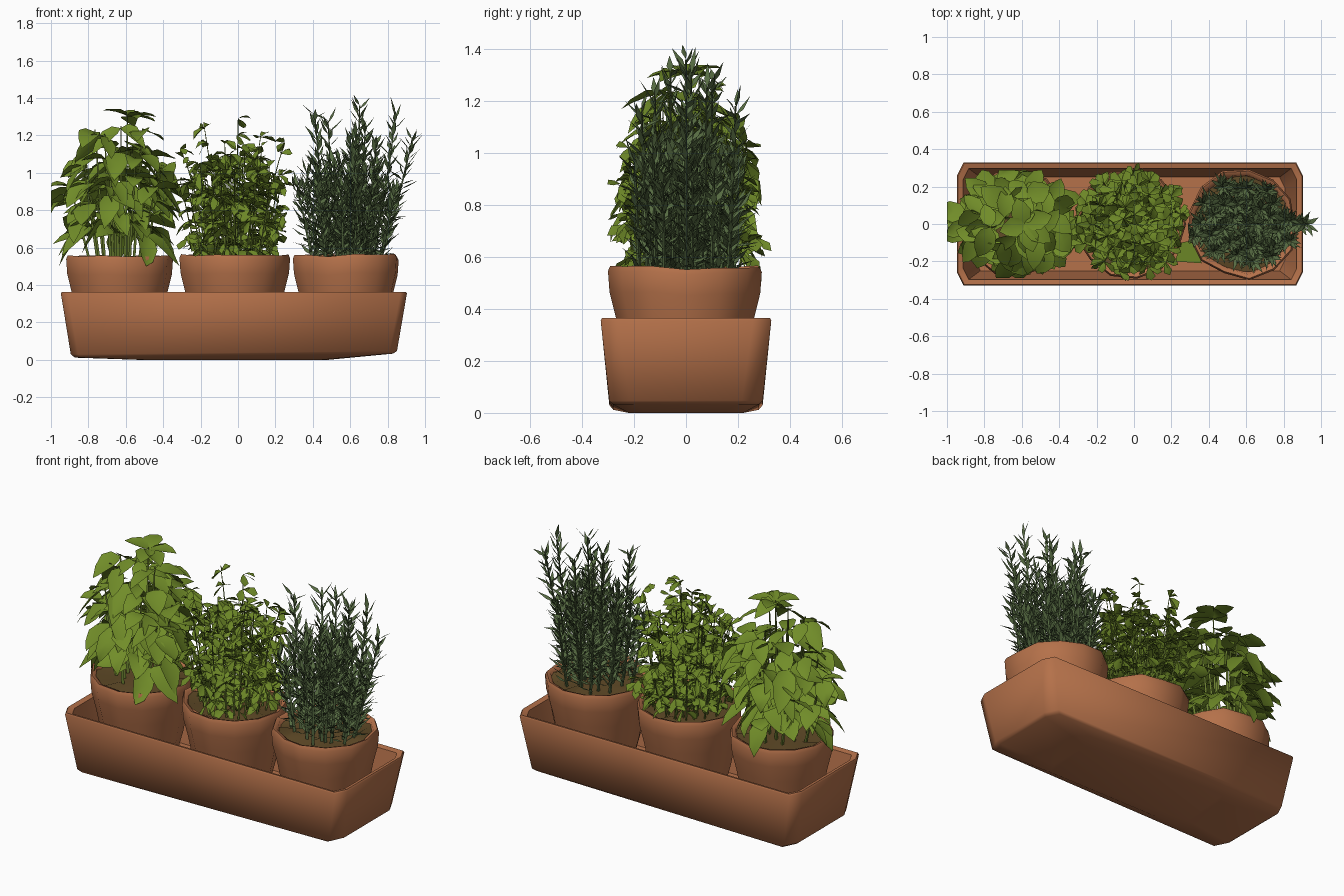
import bpy, bmesh, math, random
from mathutils import Vector, Matrix

if "Cube" in bpy.data.objects:
    bpy.data.objects.remove(bpy.data.objects["Cube"])

random.seed(7)
rnd = random.uniform


def material(name, rgb):
    m = bpy.data.materials.new(name)
    m.diffuse_color = (*rgb, 1)
    m.use_nodes = True
    m.node_tree.nodes["Principled BSDF"].inputs["Base Color"].default_value = m.diffuse_color
    return m


TERRACOTTA = material("terracotta", (0.46, 0.165, 0.068))
SOIL = material("soil", (0.115, 0.068, 0.020))
BROAD = material("broad_leaf_green", (0.165, 0.265, 0.022))
FINE = material("fine_leaf_green", (0.150, 0.240, 0.020))
NEEDLE = material("needle_green", (0.095, 0.150, 0.055))
STEM = material("stem_green", (0.15, 0.22, 0.030))


def finish(bm, name, mats, angle=40, recalc=False):
    if recalc:
        bmesh.ops.recalc_face_normals(bm, faces=bm.faces)
    me = bpy.data.meshes.new(name)
    bm.to_mesh(me)
    bm.free()
    for m in mats:
        me.materials.append(m)
    me.shade_smooth()
    me.set_sharp_from_angle(angle=math.radians(angle))
    bpy.context.collection.objects.link(bpy.data.objects.new(name, me))


def loft(bm, rings):
    """Skin a stack of closed rings and cap both ends."""
    rows = [[bm.verts.new(p) for p in r] for r in rings]
    n = len(rows[0])
    for a, b in zip(rows, rows[1:]):
        for i in range(n):
            bm.faces.new((a[i], a[(i + 1) % n], b[(i + 1) % n], b[i]))
    bm.faces.new(rows[0][::-1])
    bm.faces.new(rows[-1])


# Trough: chamfered rectangle, flared walls, hollow inside
def chamfered(hx, hy, z, c, tilt=0.0):
    pts = []
    for sx, sy in ((1, -1), (1, 1), (-1, 1), (-1, -1)):
        a, b = (sx * hx, sy * (hy - 2 * c)), (sx * (hx - c), sy * hy)
        pts += [a, b] if sx * sy > 0 else [b, a]
    return [Vector((x - 0.022, y, z + tilt * max(x, 0))) for x, y in pts]


bm = bmesh.new()
loft(bm, [chamfered(0.50, 0.22, 0.0, 0.04),
          chamfered(0.85, 0.28, 0.012, 0.04, 0.025),
          chamfered(0.872, 0.295, 0.03, 0.04, 0.02),
          chamfered(0.925, 0.328, 0.355, 0.035),
          chamfered(0.92, 0.324, 0.364, 0.035),
          chamfered(0.892, 0.297, 0.355, 0.03),
          chamfered(0.83, 0.25, 0.06, 0.03)])
finish(bm, "trough", [TERRACOTTA], 60, True)

# Pots with uneven hand-thrown rims, and rough soil
POTS = {"left": -0.635, "middle": -0.02, "right": 0.58}
PROFILE = ((0.195, 0.065), (0.235, 0.22), (0.262, 0.36), (0.287, 0.46),
           (0.293, 0.54), (0.284, 0.56), (0.262, 0.552), (0.245, 0.48))
SIDES = 13
for side, cx in POTS.items():
    wobble = [rnd(-0.014, 0.012) for _ in range(SIDES)]
    rings = []
    for r, z in PROFILE:
        rings.append([Vector((cx + (r + w) * math.cos(i * math.tau / SIDES),
                              (r + w) * math.sin(i * math.tau / SIDES), z + w * 0.6))
                      for i, w in enumerate(wobble)])
    bm = bmesh.new()
    loft(bm, rings)
    finish(bm, side + "_pot", [TERRACOTTA], 60, True)

    bm = bmesh.new()
    bmesh.ops.create_circle(bm, cap_ends=True, cap_tris=True, segments=SIDES, radius=0.262)
    bmesh.ops.subdivide_edges(bm, edges=bm.edges[:], cuts=1)
    for v in bm.verts:
        v.co += Vector((cx, 0, 0.54 + rnd(-0.02, 0.018)))
    finish(bm, side + "_soil", [SOIL], 30)

# Fallen leaf lying on the trough floor
bm = bmesh.new()
bm.faces.new([bm.verts.new(p) for p in ((0.22, -0.20, 0.07), (0.36, -0.21, 0.07),
                                        (0.35, -0.08, 0.075), (0.25, -0.10, 0.07))])
finish(bm, "fallen_leaf", [FINE])


# Plant helpers
def curve_point(p, t):
    return p[0] * (1 - t) ** 2 + p[1] * 2 * t * (1 - t) + p[2] * t * t


def stem(bm, p, radius, steps=5):
    rows = []
    for k in range(steps + 1):
        c, r = curve_point(p, k / steps), radius * (1 - 0.6 * k / steps)
        rows.append([bm.verts.new(c + Vector((r * math.cos(a), r * math.sin(a), 0)))
                     for a in (0, 2.094, 4.189)])
    for a, b in zip(rows, rows[1:]):
        for i in range(3):
            f = bm.faces.new((a[i], a[(i + 1) % 3], b[(i + 1) % 3], b[i]))
            f.material_index = 1


def leaf(bm, base, direction, length, width, droop, fold, roll=0.0,
         shape=((0.2, 0.75), (0.5, 1.0), (0.8, 0.6))):
    """Folded, drooping blade, rolled about its own midrib."""
    d = direction.normalized()
    side = Matrix.Rotation(roll, 3, d) @ d.cross(Vector((0.01, 0, 1))).normalized()
    up = side.cross(d)

    def at(t, s):
        return (base + d * length * t + side * s * width / 2
                + up * abs(s) * fold * width - Vector((0, 0, droop * length * t * t)))
    root, tip = bm.verts.new(base), bm.verts.new(at(1, 0))
    rows = [[bm.verts.new(at(t, s * w)) for s in (-1, 0, 1)] for t, w in shape]
    for i in (0, 1):
        bm.faces.new((root, rows[0][i + 1], rows[0][i]))
        for a, b in zip(rows, rows[1:]):
            bm.faces.new((a[i], a[i + 1], b[i + 1], b[i]))
        bm.faces.new((rows[-1][i], rows[-1][i + 1], tip))


def keep_inside(bm, x0, x1, y0, y1, z1):
    for v in bm.verts:
        v.co = (min(max(v.co.x, x0), x1), min(max(v.co.y, y0), y1), min(max(v.co.z, 0.5), z1))


def stem_path(cx, i, n, rx, ry, top, fall, base_r):
    """Stem from the soil to an evenly spread spot on a dome."""
    r, a = math.sqrt((i + 0.5) / n), i * 2.39996
    ca, sa = math.cos(a), math.sin(a)
    z = top - fall * r * r + rnd(-0.08, 0.05)
    foot = Vector((cx + base_r * r * ca, base_r * r * sa, 0.52))
    tip = Vector((cx + rx * r * ca, ry * r * sa, z))
    return foot, Vector((*foot.xy.lerp(tip.xy, 0.6), 0.52 + (z - 0.52) * 0.6)), tip


def heading(a, rise):
    return Vector((math.cos(a), math.sin(a), rise))


# Left plant: broad leaves in pairs
bm = bmesh.new()
cx = POTS["left"]
for i in range(20):
    p = stem_path(cx, i, 20, 0.28, 0.19, 1.27, 0.30, 0.17)
    stem(bm, p, 0.010)
    out = math.atan2(p[2].y, p[2].x - cx)
    for k, t in enumerate((0.32, 0.55, 0.77, 0.98)):
        for s in (-1, 1):
            a = out + s * (0.5 + 0.5 * (k % 2)) + rnd(-0.5, 0.5)
            leaf(bm, curve_point(p, t), heading(a, rnd(-0.7, 0.4)), rnd(0.13, 0.20),
                 rnd(0.09, 0.135), rnd(0.2, 0.7), rnd(0.05, 0.2), rnd(-0.6, 0.6))
for i in range(4):
    leaf(bm, Vector((cx + 0.05, 0, 1.3)), heading(i * 1.57 + 0.3, rnd(0.1, 0.6)), 0.16, 0.11, 0.25, 0.15)
keep_inside(bm, -1.0, -0.28, -0.29, 0.29, 1.37)
finish(bm, "broad_leaf_plant", [BROAD, STEM], 50)

# Middle plant: thin stems with three-part leaflets, plus a few taller sprigs
bm = bmesh.new()
cx = POTS["middle"]
paths = [stem_path(cx, i, 54, 0.30, 0.27, 1.15, 0.22, 0.20) for i in range(54)]
for p in paths[2::3]:
    p[2].z -= rnd(0.1, 0.3)
for x, y, z in ((0.02, 0.05, 1.29), (0.14, -0.1, 1.19), (-0.16, 0.1, 1.24), (-0.29, 0, 1.13), (0.27, 0.05, 1.16)):
    paths.append((Vector((cx + x * 0.5, y * 0.5, 0.52)), Vector((cx + x * 0.7, y, 0.95)), Vector((cx + x, y, z))))
for p in paths:
    stem(bm, p, 0.006)
    for t in (rnd(0.1, 0.25), rnd(0.3, 0.5), rnd(0.55, 0.75), 0.87, 1.0):
        a = rnd(0, math.tau)
        for s in (-0.95, 0, 0.95):
            leaf(bm, curve_point(p, t), heading(a + s, rnd(-0.8, 0.7)), rnd(0.055, 0.09),
                 rnd(0.035, 0.06), rnd(0.1, 0.6), rnd(0.0, 0.3), rnd(-0.9, 0.9), ((0.35, 0.6), (0.75, 1.0)))
keep_inside(bm, -0.36, 0.32, -0.31, 0.33, 1.32)
finish(bm, "fine_leaf_plant", [FINE, STEM], 50)


# Right plant: upright stems covered in needles
def needle_stem(bm, p, count):
    stem(bm, p, 0.010)
    for k in range(count):
        t = 0.06 + 0.94 * k / (count - 1)
        axis = (curve_point(p, t + 0.05) - curve_point(p, t - 0.05)).normalized()
        d = axis * rnd(0.3, 1.3) + heading(k * 2.4 + rnd(-0.5, 0.5), 0) * (1.0 - 0.55 * t)
        flip = math.pi if random.random() < 0.8 else 0
        leaf(bm, curve_point(p, t), d, rnd(0.075, 0.12), rnd(0.018, 0.028),
             rnd(-0.1, 0.25), 0.15, flip + rnd(-0.5, 0.5), ((0.4, 1.0),))


bm = bmesh.new()
cx = POTS["right"]
for i in range(28):
    needle_stem(bm, stem_path(cx, i, 28, 0.29, 0.22, 1.06, 0.12, 0.2), 36)
for x, y, z in ((-0.17, -0.06, 1.31), (-0.1, 0.1, 1.28), (0.07, 0.0, 1.36), (0.05, -0.12, 1.22),
                (0.26, 0.02, 1.3), (0.35, 0.0, 1.18), (0.02, 0.19, 1.18), (0.16, -0.17, 1.16), (0.1, 0.08, 1.25)):
    foot = Vector((cx + x * 0.5, y * 0.7, 0.52))
    needle_stem(bm, (foot, Vector((cx + x * 0.8, y, 0.85)), Vector((cx + x, y, z))), 52)
keep_inside(bm, 0.29, 1.0, -0.28, 0.28, 1.44)
finish(bm, "needle_leaf_plant", [NEEDLE, NEEDLE], 50)
